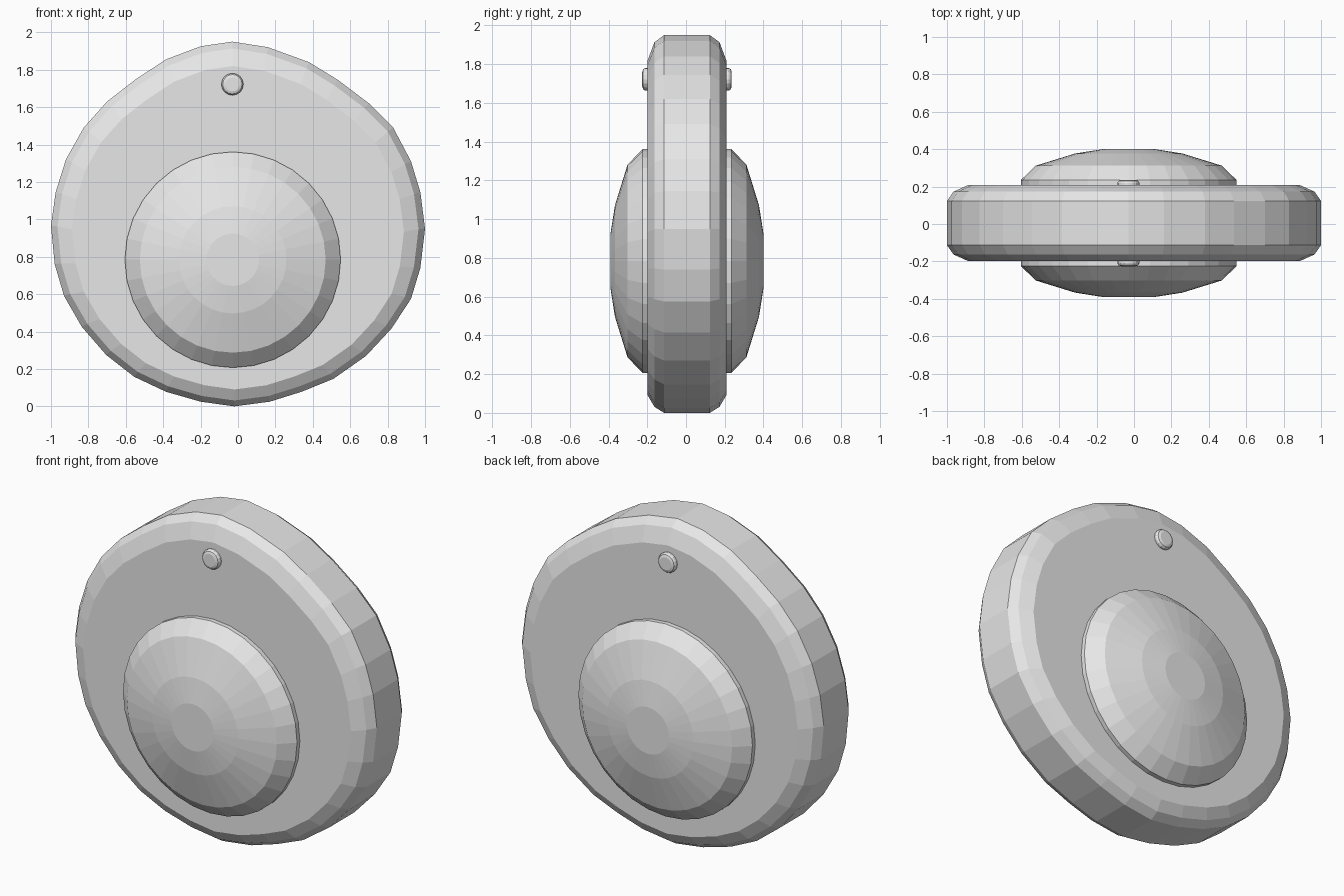
import bpy
import bmesh
from math import sin, cos, tau

if "Cube" in bpy.data.objects:
    bpy.data.objects.remove(bpy.data.objects["Cube"], do_unlink=True)

grey = bpy.data.materials.new("plain grey")
grey.use_nodes = True
grey.diffuse_color = (0.8, 0.8, 0.8, 1)
grey.node_tree.nodes["Principled BSDF"].inputs["Base Color"].default_value = (0.8, 0.8, 0.8, 1)

MIDDLE = 0.005  # depth of the centre plane


def loft(name, rings):
    """Join closed rings of equal length into a capped, flat-shaded solid."""
    bm = bmesh.new()
    loops = [[bm.verts.new(point) for point in ring] for ring in rings]
    for lower, upper in zip(loops, loops[1:]):
        for i in range(len(lower)):
            bm.faces.new((lower[i - 1], lower[i], upper[i], upper[i - 1]))
    bm.faces.new(loops[0])
    bm.faces.new(loops[-1])
    bmesh.ops.recalc_face_normals(bm, faces=bm.faces)
    mesh = bpy.data.meshes.new(name)
    bm.to_mesh(mesh)
    bm.free()
    mesh.materials.append(grey)
    obj = bpy.data.objects.new(name, mesh)
    bpy.context.collection.objects.link(obj)
    return obj


def turned(name, x, z, profile, sides, facing):
    """Turn a (radius, depth) profile about an axis running front to back."""
    rings = []
    for radius, depth in profile:
        rings.append([(x + radius * sin(tau * i / sides),
                       MIDDLE + facing * depth,
                       z + radius * cos(tau * i / sides)) for i in range(sides)])
    return loft(name, rings)


# Hand-shaped outline of the body, clockwise from the top
outline = [
    (-.03, 1.95), (.16, 1.92), (.38, 1.84), (.535, 1.745),
    (.7, 1.62), (.83, 1.49), (.925, 1.31), (.975, 1.145),
    (1, .95), (.975, .74), (.925, .575), (.82, .415),
    (.685, .27), (.51, .147), (.34, .078), (.17, .025),
    (-.02, 0), (-.2, .025), (-.385, .078), (-.555, .158),
    (-.705, .275), (-.835, .425), (-.93, .59), (-.98, .76),
    (-1, .965), (-.975, 1.145), (-.92, 1.32), (-.825, 1.49),
    (-.7, 1.63), (-.545, 1.75), (-.385, 1.855), (-.2, 1.925),
]

# Disc body with a rounded rim: scale, height scaled about, depth
half = [(.887, .8, .203), (.965, .9, .168), (1, .9, .118)]
rim = half + [(scale, height, -depth) for scale, height, depth in reversed(half)]
body_rings = []
for scale, height, depth in rim:
    body_rings.append([(x * scale, MIDDLE + depth, height + (z - height) * scale)
                       for x, z in outline])
loft("disc_body", body_rings)

# Shallow dome and small stud on both faces
dome = [(.577, .19), (.577, .23), (.497, .307), (.287, .372), (.14, .395)]
stud = [(.059, .19), (.059, .215), (.052, .226), (.038, .231)]
for side, facing in (("front", -1), ("back", 1)):
    turned(side + "_dome", -.028, .784, dome, 32, facing)
    turned(side + "_stud", -.03, 1.722, stud, 16, facing)
